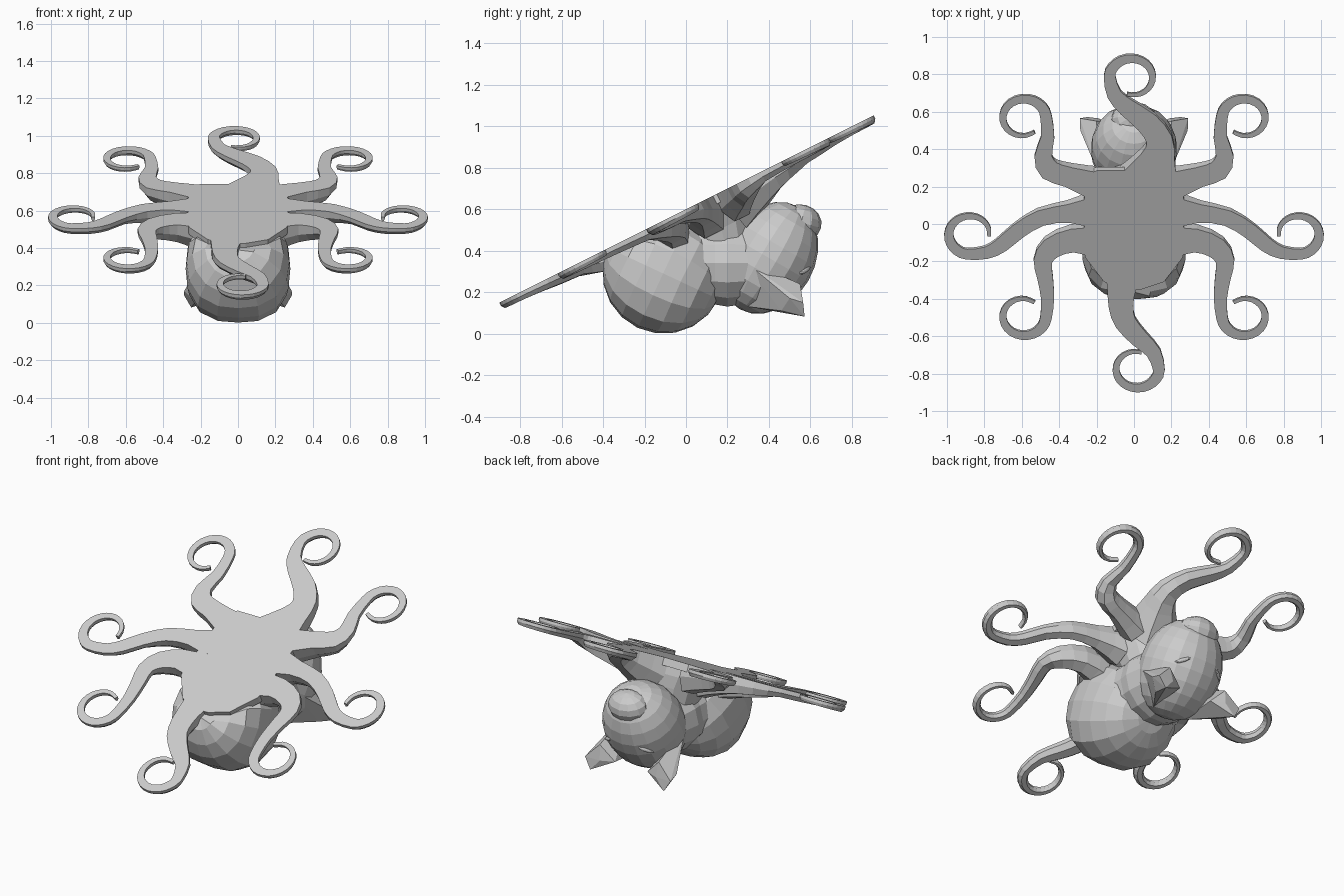
import bpy, bmesh
from math import sin, cos, pi, radians, sqrt
from mathutils import Vector, Matrix

if "Cube" in bpy.data.objects:
    bpy.data.objects.remove(bpy.data.objects["Cube"])

C, S = 2 / sqrt(5), 1 / sqrt(5)      # tilt of the flat sole (slope 0.5)


def on_sole(x, v, h):
    """Sole coordinates (across, along, depth below) to world."""
    return Vector((x, v * C + h * S, 0.6 + v * S - h * C))


def finish(name, bm):
    bmesh.ops.recalc_face_normals(bm, faces=bm.faces)
    me = bpy.data.meshes.new(name)
    bm.to_mesh(me)
    bm.free()
    ob = bpy.data.objects.new(name, me)
    bpy.context.collection.objects.link(ob)
    return ob


def loft(name, rings):
    bm = bmesh.new()
    vs = [[bm.verts.new(p) for p in r] for r in rings]
    n = len(vs[0])
    for a, b in zip(vs, vs[1:]):
        for i in range(n):
            j = (i + 1) % n
            bm.faces.new((a[i], a[j], b[j], b[i]))
    bm.faces.new(vs[0])
    bm.faces.new(vs[-1])
    return finish(name, bm)


def ellipsoid(name, matrix, seg, rings, power=2.0, clamp=False):
    """Ellipsoid; power above 2 makes it boxier across x."""
    bm = bmesh.new()
    bmesh.ops.create_uvsphere(bm, u_segments=seg, v_segments=rings, radius=1)
    up = Vector((0, -S, C))
    for v in bm.verts:
        x, y, z = v.co
        k = (abs(x) ** power + sqrt(y * y + z * z) ** power) ** (1 / power)
        v.co = matrix @ (v.co / k)
        over = (v.co - on_sole(0, 0, 0.025)).dot(up)
        if clamp and over > 0:        # keep everything under the sole
            v.co -= up * over
    return finish(name, bm)


def smooth(pts):
    """Catmull-Rom, doubling the number of points."""
    out = []
    for i in range(len(pts) - 1):
        a, b = pts[max(i - 1, 0)], pts[i]
        c, d = pts[i + 1], pts[min(i + 2, len(pts) - 1)]
        out += [b, (b + c) * 0.5625 - (a + d) * 0.0625]
    return out + [pts[-1]]


def tentacle(name, stem, centre, start, sweep, side=1):
    # stem: (x, y, half width) seen from above, then a tapering curl
    pts = [Vector((x, y / C, w)) for x, y, w in stem]
    n = 10
    for i in range(n + 1):
        t = i / n
        a = radians(start + sweep * t)
        r = 0.119 - 0.02 * t * t
        pts.append(Vector((centre[0] + r * cos(a), centre[1] / C + r * sin(a),
                           0.031 - 0.021 * t)))
    pts = smooth(pts)
    rings = []
    for i, p in enumerate(pts):
        d = pts[min(i + 1, len(pts) - 1)] - pts[max(i - 1, 0)]
        nrm = Vector((-d.y, d.x)).normalized()
        w = p.z
        dep = 0.018 + 0.7 * w + 0.08 * max(0, 1 - i / 6)
        sec = [(-w, 0), (w, 0), (w, dep * .5), (w * .5, dep), (-w * .5, dep), (-w, dep * .5)]
        rings.append([on_sole(side * (p.x + nrm.x * o), p.y + nrm.y * o, h) for o, h in sec])
    return loft(name, rings)


# Paired tentacles
middle = [(-.2, .06, .1), (-.35, .055, .055), (-.5, .03, .047), (-.62, -.04, .045),
          (-.71, -.115, .042), (-.79, -.155, .036)]
rear = [(-.2, .2, .085), (-.35, .25, .06), (-.45, .285, .06), (-.485, .36, .047), (-.462, .46, .036)]
fore = [(-.2, -.1, .09), (-.33, -.09, .07), (-.44, -.13, .062), (-.487, -.2, .05),
        (-.475, -.29, .042), (-.462, -.4, .035)]
for side, tag in ((1, "left"), (-1, "right")):
    tentacle("middle_tentacle_" + tag, middle, (-.873, -.058), -100, -265, side)
    tentacle("rear_tentacle_" + tag, rear, (-.589, .562), 5, 300, side)
    tentacle("front_tentacle_" + tag, fore, (-.589, -.493), -5, -300, side)

# Single tentacles on the centre line
tentacle("back_centre_tentacle",
         [(.08, .22, .16), (.13, .36, .09), (.135, .45, .07), (.07, .54, .064),
          (-.035, .62, .052), (-.105, .69, .04)], (-.012, .778), 175, -280)
tentacle("front_centre_tentacle",
         [(-.05, -.2, .12), (-.065, -.33, .08), (-.07, -.44, .066), (-.045, -.53, .058),
          (.035, -.62, .05), (.105, -.69, .04)], (.015, -.774), -5, -280)

# Flat sole joining the tentacles
half = [(.2, .285), (.28, .25), (.265, .14), (.28, .06), (.265, -.01), (.28, -.1),
        (.26, -.18), (.16, -.31), (.04, -.35)]
outline = half + [(-x, y) for x, y in reversed(half)]
loft("sole", [[on_sole(x, y / C, h) for x, y in outline] for h in (0, 0.045)])

# Skirt narrowing from the sole down to the neck
N = 14
rings = []
for h, v, rx, rv in ((.03, .11, .26, .2), (.09, .11, .23, .2), (.16, .11, .2, .18), (.3, .08, .17, .15)):
    rings.append([on_sole(rx * cos(2 * pi * i / N), v + rv * sin(2 * pi * i / N), h) for i in range(N)])
loft("skirt", rings)

# Round body
ellipsoid("body", Matrix.Translation((0, -.11, .29)) @ Matrix.Rotation(radians(65), 4, 'X')
          @ Matrix.Diagonal((.28, .29, .294, 1)), 16, 10, 2.6, True)

# Collar between body and head
rings = []
for y, r in ((.0, .21), (.14, .205), (.2, .215), (.3, .2)):
    rings.append([Vector((r * 1.05 * cos(2 * pi * i / N), y, .34 + r * sin(2 * pi * i / N))) for i in range(N)])
loft("collar", rings)

# Upside-down head with muzzle and closed eyes
head = (Matrix.Translation((0, .4, .365)) @ Matrix.Rotation(radians(-30), 4, 'X')
        @ Matrix.Diagonal((.23, .22, .285, 1)))
ellipsoid("head", head, 18, 12, 2.15)
ellipsoid("muzzle", Matrix.Translation((0, .555, .535)) @ Matrix.Rotation(radians(-15), 4, 'X')
          @ Matrix.Diagonal((.125, .1, .088, 1)), 12, 8)
for sx in (1, -1):
    spot = head @ Vector((sx * .55, .82, .12))
    ellipsoid("eyelid", Matrix.Translation(spot) @ Matrix.Rotation(sx * radians(-35), 4, 'Z')
              @ Matrix.Rotation(sx * radians(20), 4, 'Y')
              @ Matrix.Diagonal((.05, .012, .012, 1)), 8, 6)

# Pointed ears, hanging down and forward
ear = [(.19, .27, .36), (.22, .36, .28), (.11, .3, .13), (.2, .55, .24), (.11, .53, .15),
       (.19, .565, .15), (.29, .565, .15), (.25, .572, .082), (.287, .5, .17), (.23, .46, .11)]
for sx, tag in ((1, "right"), (-1, "left")):
    bm = bmesh.new()
    for x, y, z in ear:
        bm.verts.new((sx * x, y, z))
    bmesh.ops.convex_hull(bm, input=bm.verts)
    loose = [v for v in bm.verts if not v.link_faces]
    bmesh.ops.delete(bm, geom=loose, context='VERTS')
    finish("ear_" + tag, bm)
